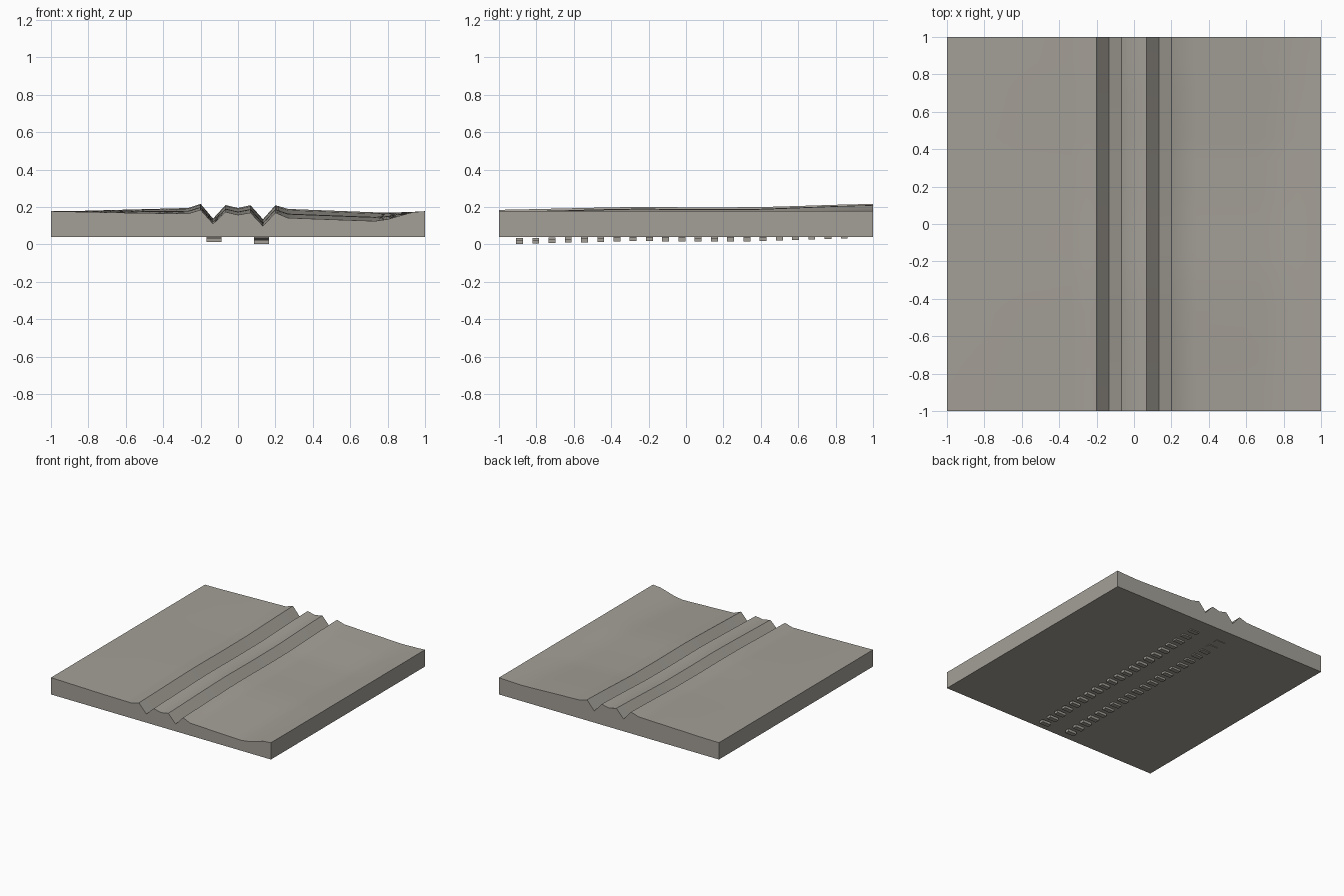
import bpy
import bmesh

if "Cube" in bpy.data.objects:
    bpy.data.objects.remove(bpy.data.objects["Cube"], do_unlink=True)

CELLS = 30
BOTTOM = 0.04

# Cross-section keys: x, height at the front edge, height at the back edge
PROFILE = [
    (-1, 0.178, 0.178), (-0.87, 0.175, 0.179), (-0.53, 0.168, 0.188),
    (-0.267, 0.165, 0.195), (-0.2, 0.185, 0.217), (-0.133, 0.11, 0.138),
    (-0.067, 0.174, 0.211), (0, 0.158, 0.195), (0.067, 0.17, 0.21),
    (0.133, 0.098, 0.135), (0.2, 0.17, 0.21), (0.267, 0.142, 0.19),
    (0.73, 0.125, 0.172), (0.8, 0.135, 0.17), (0.93, 0.172, 0.174),
    (1, 0.178, 0.178),
]
# Rise of the road from front to back, as a share
RISE = [(-1, 0), (-0.8, 0.13), (-0.6, 0.28), (-0.4, 0.42), (-0.25, 0.48),
        (0.1, 0.41), (0.4, 0.46), (0.6, 0.65), (0.8, 0.85), (1, 1)]


def sample(keys, at, column=1):
    for a, b in zip(keys, keys[1:]):
        if at <= b[0]:
            f = (at - a[0]) / (b[0] - a[0])
            return a[column] + f * (b[column] - a[column])
    return keys[-1][column]


def ground_height(x, y):
    low, high = sample(PROFILE, x, 1), sample(PROFILE, x, 2)
    return low + (high - low) * sample(RISE, y)


def make_object(name, bm, material):
    bmesh.ops.recalc_face_normals(bm, faces=bm.faces)
    mesh = bpy.data.meshes.new(name)
    bm.to_mesh(mesh)
    bm.free()
    mesh.materials.append(material)
    obj = bpy.data.objects.new(name, mesh)
    bpy.context.collection.objects.link(obj)
    return obj


def make_material(name, colour):
    mat = bpy.data.materials.new(name)
    mat.use_nodes = True
    mat.diffuse_color = colour
    mat.node_tree.nodes["Principled BSDF"].inputs["Base Color"].default_value = colour
    return mat


stone = make_material("warm grey", (0.37, 0.35, 0.31, 1))

# Ground slab: shaped top, straight sides, flat underside
bm = bmesh.new()
bmesh.ops.create_grid(bm, x_segments=CELLS, y_segments=CELLS, size=1)
for v in bm.verts:
    v.co.z = ground_height(v.co.x, v.co.y)
rim = [e for e in bm.edges if e.is_boundary]
skirt = bmesh.ops.extrude_edge_only(bm, edges=rim)["geom"]
for v in skirt:
    if isinstance(v, bmesh.types.BMVert):
        v.co.z = BOTTOM
bmesh.ops.holes_fill(bm, edges=[e for e in bm.edges if e.is_boundary], sides=0)
slab = make_object("ground_slab", bm, stone)

bpy.ops.object.select_all(action="DESELECT")
slab.select_set(True)
bpy.context.view_layer.objects.active = slab
bpy.ops.object.shade_smooth_by_angle(angle=0.52)

# Buried blocks following the two ruts
for side, x in (("right", -0.128), ("left", 0.125)):
    bm = bmesh.new()
    for i in range(21):
        y = -0.89 + i * 0.0868
        z = ground_height(-0.133 if x < 0 else 0.133, y) - 0.088
        block = bmesh.ops.create_cube(bm, size=1)["verts"]
        bmesh.ops.scale(bm, verts=block, vec=(0.08, 0.037, 0.02))
        bmesh.ops.translate(bm, verts=block, vec=(x, y, z))
    make_object(side + "_rut_blocks", bm, stone)
